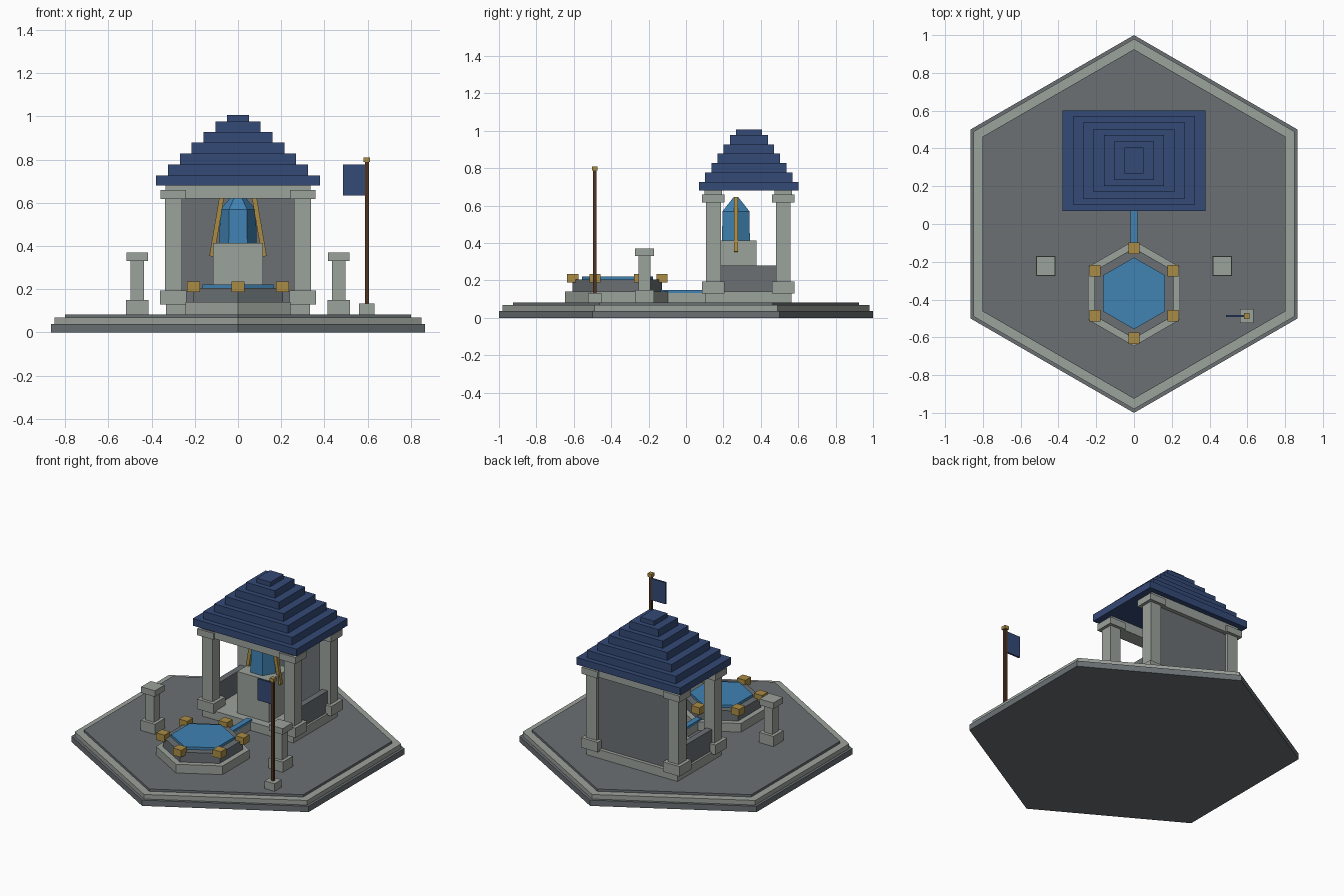
import bpy, bmesh, math
from mathutils import Vector, Matrix

if "Cube" in bpy.data.objects:
    bpy.data.objects.remove(bpy.data.objects["Cube"])


def material(name, rgb):
    m = bpy.data.materials.new(name)
    m.diffuse_color = (*rgb, 1)
    m.use_nodes = True
    m.node_tree.nodes["Principled BSDF"].inputs["Base Color"].default_value = m.diffuse_color
    return m


LIGHT = material("light stone", (0.33, 0.36, 0.33))
DARK = material("dark stone", (0.145, 0.163, 0.173))
BLUE = material("navy blue", (0.034, 0.067, 0.18))
WATER = material("water blue", (0.052, 0.225, 0.45))
GOLD = material("gold", (0.40, 0.26, 0.06))
WOOD = material("dark wood", (0.08, 0.034, 0.015))


def finish(name, bm, mat):
    me = bpy.data.meshes.new(name)
    bm.to_mesh(me)
    bm.free()
    me.materials.append(mat)
    ob = bpy.data.objects.new(name, me)
    bpy.context.collection.objects.link(ob)
    return ob


def box(name, cx, cy, hx, hy, z0, z1, mat):
    """Box from centre, half sizes and height range."""
    bm = bmesh.new()
    bmesh.ops.create_cube(bm, size=2)
    for v in bm.verts:
        v.co = (cx + v.co.x * hx, cy + v.co.y * hy, z0 if v.co.z < 0 else z1)
    return finish(name, bm, mat)


def hexagon(name, cx, cy, r0, r1, z0, z1, mat, turn=30):
    """Six-sided prism or frustum; turn 30 puts corners on the y axis."""
    bm = bmesh.new()
    bmesh.ops.create_cone(bm, cap_ends=True, segments=6, radius1=1, radius2=1, depth=2)
    start = math.radians(turn)
    for v in bm.verts:
        k = round(math.degrees(math.atan2(v.co.y, v.co.x) - math.pi / 2) / 60)
        a = start + k * math.pi / 3
        r, z = (r0, z0) if v.co.z < 0 else (r1, z1)
        v.co = (cx + r * math.cos(a), cy + r * math.sin(a), z)
    return finish(name, bm, mat)


def bar(name, a, b, half, mat):
    """Square bar between two points."""
    a, b = Vector(a), Vector(b)
    bm = bmesh.new()
    bmesh.ops.create_cube(bm, size=2)
    rot = (b - a).to_track_quat('Z', 'Y').to_matrix().to_4x4()
    scale = Matrix.Diagonal((half, half, (b - a).length / 2, 1))
    bm.transform(Matrix.Translation((a + b) / 2) @ rot @ scale)
    return finish(name, bm, mat)


# Stepped ground slab
hexagon("ground_slab", 0, 0, 1.0, 1.0, 0, 0.038, DARK)
hexagon("ground_rim", 0, 0, 0.98, 0.98, 0.038, 0.068, LIGHT)
hexagon("courtyard_floor", 0, 0, 0.925, 0.925, 0.068, 0.083, DARK)

# Pool with corner blocks
PY = -0.367
hexagon("pool_step", 0, PY, 0.28, 0.28, 0.08, 0.14, LIGHT)
hexagon("pool_wall", 0, PY, 0.24, 0.24, 0.14, 0.205, DARK)
hexagon("pool_water", 0, PY, 0.19, 0.19, 0.205, 0.222, WATER)
for i in range(6):
    a = math.radians(30 + 60 * i)
    box(f"pool_block_{i}", 0.238 * math.cos(a), PY + 0.238 * math.sin(a),
        0.03, 0.03, 0.188, 0.235, GOLD)

# Water channel to the shrine
box("channel_bed", 0, -0.015, 0.018, 0.125, 0.08, 0.132, LIGHT)
box("channel_water", 0, -0.01, 0.018, 0.13, 0.132, 0.15, WATER)

# Shrine floor, columns, beams and walls
SY = 0.333
box("shrine_floor", 0, SY, 0.333, 0.23, 0.08, 0.14, LIGHT)
for side, sx in (("left", -1), ("right", 1)):
    for end, sy in (("front", -1), ("back", 1)):
        x, y = sx * 0.299, SY + sy * 0.187
        n = f"{end}_{side}_column"
        box(n + "_base", x, y, 0.061, 0.061, 0.13, 0.195, LIGHT)
        box(n + "_shaft", x, y, 0.039, 0.04, 0.195, 0.62, LIGHT)
        box(n + "_capital", x, y, 0.059, 0.06, 0.617, 0.66, LIGHT)
    box(f"{side}_low_wall", sx * 0.299, SY, 0.02, 0.147, 0.14, 0.28, DARK)
for end, sy in (("front", -1), ("back", 1)):
    box(end + "_beam", 0, SY + sy * 0.187, 0.335, 0.047, 0.619, 0.682, LIGHT)
box("back_wall", 0, SY + 0.187, 0.26, 0.02, 0.14, 0.62, DARK)

# Stepped roof
heights = [0.68, 0.727, 0.777, 0.828, 0.88, 0.928, 0.977, 1.006]
for i in range(7):
    box(f"roof_tier_{i}", 0, SY + 0.003, 0.379 - 0.0548 * i, 0.266 - 0.0328 * i,
        heights[i], heights[i + 1], BLUE)

# Pedestal, crystal and its supports
CY = 0.267
box("pedestal", 0, CY, 0.116, 0.11, 0.14, 0.415, LIGHT)
hexagon("crystal_body", 0, CY, 0.086, 0.083, 0.415, 0.57, WATER, 0)
hexagon("crystal_tip", 0, CY, 0.083, 0.015, 0.57, 0.645, WATER, 0)
for side, s in (("left", -1), ("right", 1)):
    bar(side + "_support", (s * 0.122, CY, 0.352), (s * 0.072, CY, 0.645), 0.011, GOLD)

# Free-standing posts
for side, s in (("left", -1), ("right", 1)):
    x, y = s * 0.467, -0.222
    box(side + "_post_base", x, y, 0.052, 0.052, 0.08, 0.15, LIGHT)
    box(side + "_post_shaft", x, y, 0.031, 0.031, 0.15, 0.33, LIGHT)
    box(side + "_post_cap", x, y, 0.05, 0.05, 0.33, 0.37, LIGHT)

# Flag
FX, FY = 0.597, -0.487
box("flag_base", FX, FY, 0.036, 0.036, 0.08, 0.133, LIGHT)
box("flag_pole", FX, FY, 0.009, 0.009, 0.133, 0.79, WOOD)
box("flag_pole_cap", FX, FY, 0.015, 0.015, 0.788, 0.81, GOLD)
box("flag_cloth", 0.539, FY, 0.053, 0.006, 0.635, 0.777, BLUE)
